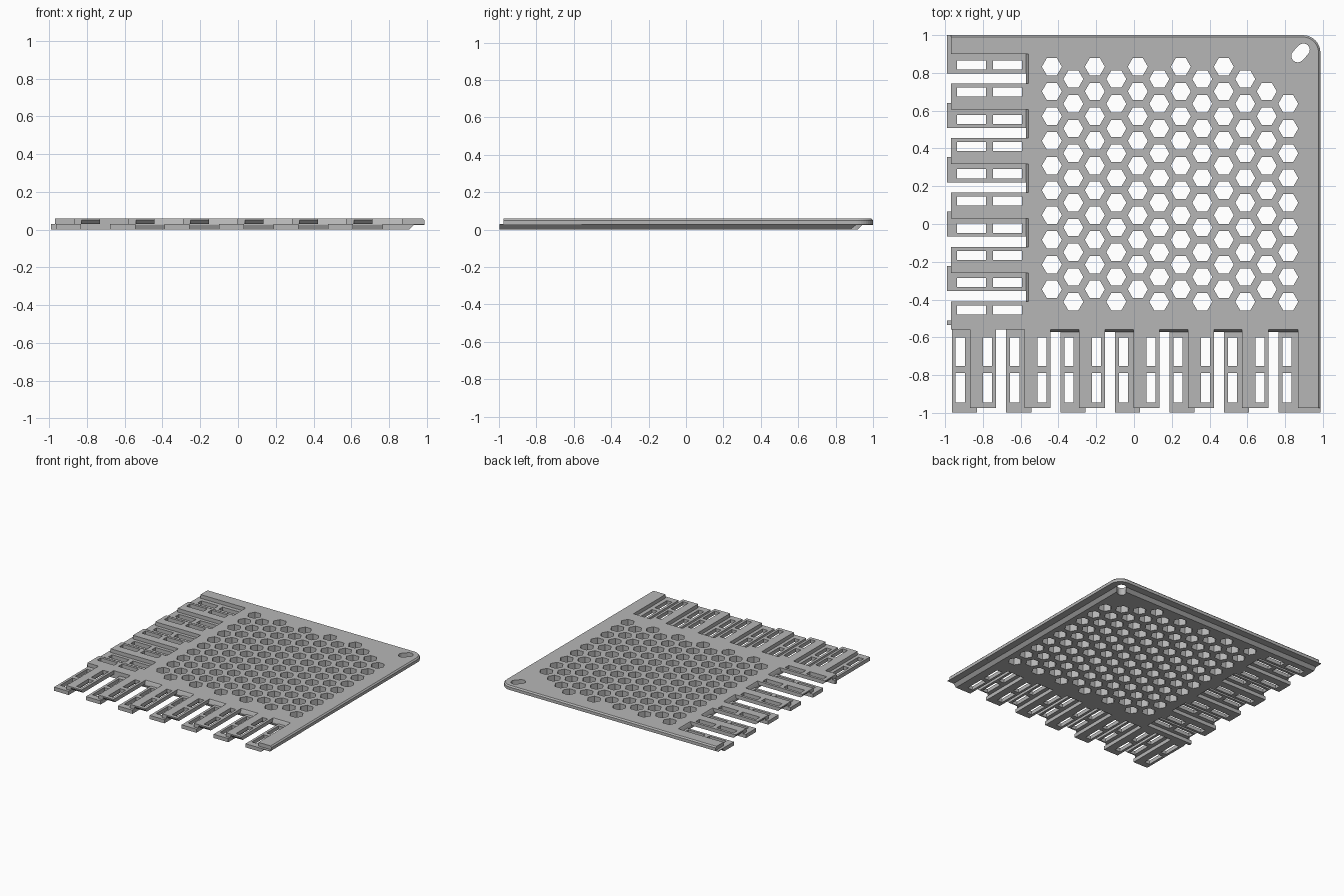
import bpy, bmesh, math
from mathutils import Vector

cube = bpy.data.objects.get("Cube")
if cube:
    bpy.data.objects.remove(cube, do_unlink=True)

grey = bpy.data.materials.new("light_grey")
grey.use_nodes = True
COLOUR = (0.47, 0.47, 0.47, 1)
grey.diffuse_color = COLOUR
grey.node_tree.nodes["Principled BSDF"].inputs["Base Color"].default_value = COLOUR

TOP, MID, LEDGE = 0.06, 0.03, 0.025   # layer heights
ROOT = 0.56                           # where the fingers meet the body
RIM_X, RIM_Y = 0.895, 0.908           # centre of the rounded corner
PITCH = 0.1442                        # finger spacing


def loft(bm, rings):
    """Closed solid through a stack of equal rings."""
    loops = [[bm.verts.new(p) for p in ring] for ring in rings]
    for a, b in zip(loops, loops[1:]):
        for i in range(len(a)):
            j = (i + 1) % len(a)
            bm.faces.new((a[i], a[j], b[j], b[i]))
    bm.faces.new(loops[0][::-1])
    bm.faces.new(loops[-1])


def finish(name, bm):
    bmesh.ops.recalc_face_normals(bm, faces=bm.faces)
    mesh = bpy.data.meshes.new(name)
    bm.to_mesh(mesh)
    bm.free()
    mesh.materials.append(grey)
    obj = bpy.data.objects.new(name, mesh)
    bpy.context.collection.objects.link(obj)
    return obj


def cut(obj, cutter):
    mod = obj.modifiers.new("holes", 'BOOLEAN')
    mod.operation, mod.solver, mod.object = 'DIFFERENCE', 'EXACT', cutter
    bpy.context.view_layer.objects.active = obj
    bpy.ops.object.modifier_apply(modifier=mod.name)


def place(side, u, v, z):
    """u runs along the edge, v outward from the centre."""
    return Vector((u, -v, z)) if side == "front" else Vector((-v + 0.006, u, z))


def across(bm, side, profile, u0, u1):
    """Sweep a (v, z) profile along the edge."""
    loft(bm, [[place(side, u, v, z) for v, z in profile] for u in (u0, u1)])


def outward(bm, side, profile, v0, v1):
    """Sweep a (u, z) profile outward."""
    loft(bm, [[place(side, u, v, z) for u, z in profile] for v in (v0, v1)])


def rect(a0, a1, z0, z1):
    return [(a0, z0), (a1, z0), (a1, z1), (a0, z1)]


def prism(bm, outline):
    loft(bm, [[(x, y, z) for x, y in outline] for z in (-0.1, 0.2)])


def body_ring(low, d, z):
    """Square outline with one rounded corner."""
    arc = [(RIM_X + d * math.cos(t), RIM_Y + d * math.sin(t))
           for t in (math.pi / 2 * k / 10 for k in range(11))]
    outline = [(low, low), (RIM_X + d, low)] + arc + [(low, RIM_Y + d)]
    return [(x, y, z) for x, y in outline]


# Body plate with stepped underside and bevelled rim
bm = bmesh.new()
loft(bm, [body_ring(-ROOT, 0.01, 0), body_ring(-ROOT - 0.012, 0.035, LEDGE),
          body_ring(-ROOT - 0.012, 0.092, LEDGE + 0.001),
          body_ring(-ROOT - 0.012, 0.092, MID),
          body_ring(-ROOT - 0.005, 0.092, TOP - 0.01),
          body_ring(-ROOT, 0.082, TOP)])
body = finish("body_plate", bm)

# Honeycomb and hanging slot cutter
bm = bmesh.new()
for col in range(12):
    x = -0.435 + 0.1138 * col
    for row in range(10):
        if col >= 10 and row == 0:
            continue
        y = 0.833 - 0.131 * (row + 0.5 * (col % 2))
        prism(bm, [(x + 0.053 * math.cos(k * math.pi / 3),
                    y + 0.053 * math.sin(k * math.pi / 3)) for k in range(6)])
slot = []
for end in (1, -1):
    for k in range(9):
        t = math.pi / 4 + math.pi * (k / 8 - 0.5) + (math.pi if end < 0 else 0)
        slot.append((0.882 + end * 0.015 + 0.034 * math.cos(t),
                     0.906 + end * 0.016 + 0.034 * math.sin(t)))
prism(bm, slot)
cutter = finish("hole_cutter", bm)
cut(body, cutter)
bpy.data.objects.remove(cutter, do_unlink=True)


# Interlocking fingers on two edges, alternating low and high
def fingers(side, first, count, low_parity, rim):
    lower, upper, flange, slots = (bmesh.new() for _ in range(4))
    low_tip, high_tip = 0.997, 0.975
    tapered = [(ROOT, MID), (high_tip - 0.02, MID), (high_tip, 0.05),
               (high_tip, TOP), (ROOT, TOP)]
    for i in range(count):
        c = first + PITCH * i
        for v0, v1 in ((0.6, 0.753), (0.79, 0.944)):
            across(slots, side, rect(v0, v1, -0.1, 0.2), c - 0.024, c + 0.024)
        if i % 2 != low_parity:
            across(upper, side, tapered, c - 0.052, c + 0.045)
            start = -ROOT if c < -0.4 and side == "left" else c - 0.093
            across(flange, side, rect(ROOT, high_tip, MID, TOP), start, c - 0.052)
        elif i < count - 1:
            across(lower, side, rect(ROOT, low_tip, 0, MID), c - 0.045, c + 0.0875)
    # End finger continues the stepped rim
    outward(lower, side, [(c - 0.045, 0), (rim + 0.01, 0), (rim + 0.035, LEDGE),
                          (rim + 0.092, LEDGE), (rim + 0.092, MID),
                          (c - 0.045, MID)], ROOT, low_tip)
    outward(flange, side, [(c + 0.057, MID), (rim + 0.092, MID),
                           (rim + 0.092, TOP - 0.01), (rim + 0.082, TOP),
                           (c + 0.057, TOP)], ROOT, high_tip)
    slot_cutter = finish(side + "_slot_cutter", slots)
    cut(finish(side + "_lower_fingers", lower), slot_cutter)
    cut(finish(side + "_upper_fingers", upper), slot_cutter)
    finish(side + "_upper_flanges", flange)
    bpy.data.objects.remove(slot_cutter, do_unlink=True)


fingers("front", -0.92, 13, 0, RIM_X)
fingers("left", -0.455, 10, 1, RIM_Y)

# Lower block joining the two finger rows at the corner
bm = bmesh.new()
across(bm, "left", rect(ROOT, 0.965, 0, MID), -ROOT, -0.535)
across(bm, "left", rect(ROOT, 0.997, 0, MID), -0.535, -0.51)
finish("corner_block", bm)
